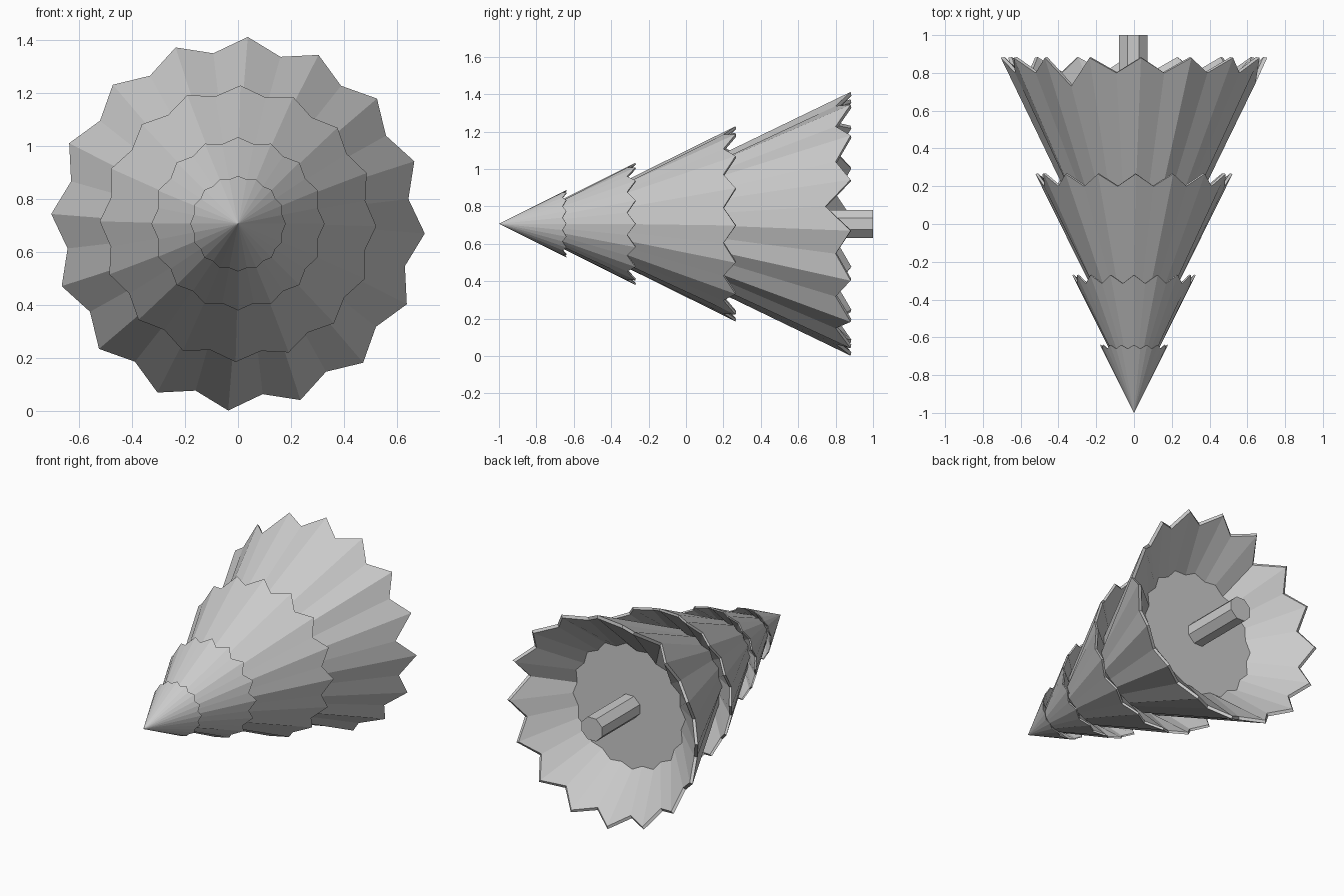
import bpy, bmesh
from math import sin, cos, pi, radians

if "Cube" in bpy.data.objects:
    bpy.data.objects.remove(bpy.data.objects["Cube"])

ZC = 0.707   # height of the tree's axis (the tree lies along y)
TEETH = 16
N = TEETH * 2

# tiers: tip radius, tip y, valley radius, valley y, top tooth angle
tiers = [(0.180, -0.64, 0.170, -0.66, 90),
         (0.327, -0.27, 0.306, -0.315, 90),
         (0.522, 0.265, 0.488, 0.20, 89),
         (0.706, 0.88, 0.650, 0.80, 87)]
# deeper notches in the lowest rim: vertex index -> y
notches = {3: 0.73, N - 7: 0.745}


def ring(bm, r_tip, y_tip, r_val, y_val, ang, deep=None):
    verts = []
    for i in range(N):
        a = radians(ang) + 2 * pi * i / N
        r, y = (r_tip, y_tip) if i % 2 == 0 else (r_val, y_val)
        if deep and i in deep:
            y += deep[i] - 0.80
        verts.append(bm.verts.new((r * cos(a), y, ZC + r * sin(a))))
    return verts


def bridge(bm, a, b):
    for i in range(N):
        j = (i + 1) % N
        bm.faces.new((a[i], a[j], b[j], b[i]))


def fan(bm, loop, point):
    c = bm.verts.new(point)
    for i in range(len(loop)):
        bm.faces.new((loop[i], loop[(i + 1) % len(loop)], c))


def finish(bm, name):
    bmesh.ops.recalc_face_normals(bm, faces=bm.faces[:])
    me = bpy.data.meshes.new(name)
    bm.to_mesh(me)
    bm.free()
    ob = bpy.data.objects.new(name, me)
    bpy.context.collection.objects.link(ob)
    return ob


# Foliage: one toothed skin with a recessed pleated underside on each tier
bm = bmesh.new()
prev = None
for k, (rt, yt, rv, yv, ang) in enumerate(tiers):
    deep = notches if k == 3 else None
    rim = ring(bm, rt, yt, rv, yv, ang, deep)
    if prev is None:
        fan(bm, rim, (0, -1, ZC))
    else:
        bridge(bm, prev, rim)
    t = 0.02 * rt / 0.706
    lip = ring(bm, rt - t, yt + t * 0.2, rv - t, yv + t * 0.2, ang, deep)
    bridge(bm, rim, lip)
    yr = yt - 0.28 * rt / 0.706
    prev = ring(bm, 0.59 * rt, yr, 0.55 * rt, yr, ang)
    bridge(bm, lip, prev)
fan(bm, prev, (0, yr, ZC))
finish(bm, "foliage")

# Trunk: octagonal stub
bm = bmesh.new()
ends = []
for y in (0.58, 1.0):
    ends.append([bm.verts.new((0.081 * cos(pi / 8 + i * pi / 4) - 0.004, y,
                               ZC + 0.081 * sin(pi / 8 + i * pi / 4))) for i in range(8)])
    bm.faces.new(ends[-1])
for i in range(8):
    j = (i + 1) % 8
    bm.faces.new((ends[0][i], ends[0][j], ends[1][j], ends[1][i]))
finish(bm, "trunk")
